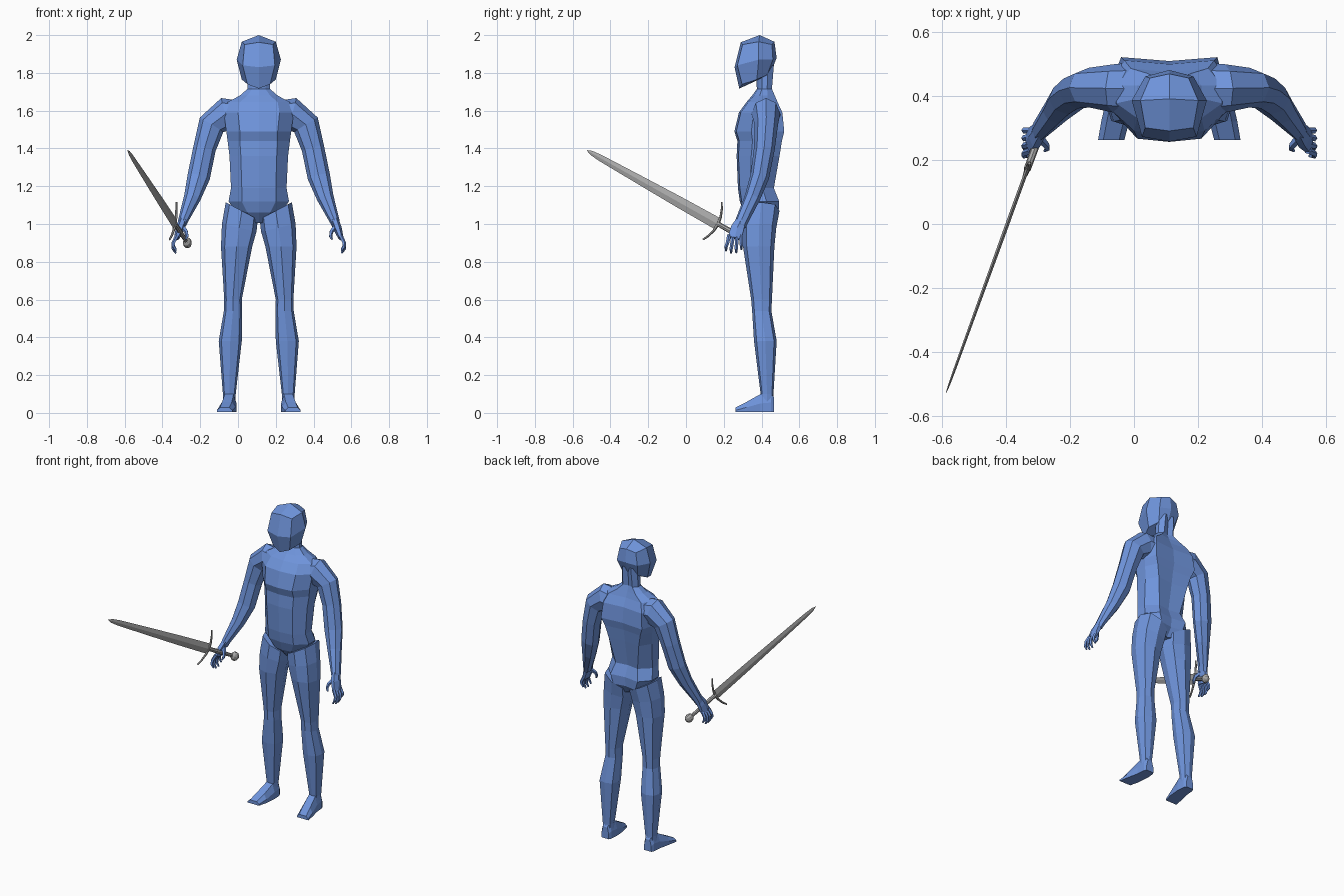
import bpy, bmesh, math
from mathutils import Vector

cube = bpy.data.objects.get("Cube")
if cube:
    bpy.data.objects.remove(cube, do_unlink=True)


def material(name, rgb):
    m = bpy.data.materials.new(name)
    m.use_nodes = True
    m.diffuse_color = (*rgb, 1)
    m.node_tree.nodes["Principled BSDF"].inputs["Base Color"].default_value = (*rgb, 1)
    return m


BLUE = material("body blue", (0.16, 0.30, 0.72))
STEEL = material("sword grey", (0.40, 0.40, 0.40))
AXIS = 0.11  # x of the figure's centre line


def loft(name, strips, mat, x=0.0, mirror=False):
    """Skin each strip of rings into a closed flat-shaded shell."""
    bm = bmesh.new()
    for rings in strips:
        rows = [[bm.verts.new(p) for p in ring] for ring in rings]
        for a, b in zip(rows, rows[1:]):
            n = len(a)
            for i in range(n):
                j = (i + 1) % n
                bm.faces.new((a[i], a[j], b[j], b[i]))
        for cap in (rows[0], rows[-1]):
            bm.faces.new(cap)
    bmesh.ops.recalc_face_normals(bm, faces=bm.faces)
    me = bpy.data.meshes.new(name)
    bm.to_mesh(me)
    bm.free()
    me.materials.append(mat)
    ob = bpy.data.objects.new(name, me)
    ob.location.x = x
    bpy.context.collection.objects.link(ob)
    if mirror:
        ob.modifiers.new("mirror", 'MIRROR').use_mirror_merge = False
    return ob


def tube(path, sides=8, ref=(0, 1, 0)):
    """Rings along a path of (point, radius across, radius along ref)."""
    pts = [Vector(p[0]) for p in path]
    rings = []
    for i, (_, ra, rb) in enumerate(path):
        t = (pts[min(i + 1, len(pts) - 1)] - pts[max(i - 1, 0)]).normalized()
        v = Vector(ref)
        v = (v - v.dot(t) * t).normalized()
        u = t.cross(v)
        rings.append([pts[i] + u * ra * math.cos(k * math.tau / sides)
                      + v * rb * math.sin(k * math.tau / sides) for k in range(sides)])
    return rings


def trunk_ring(z, w, f, b, fw, bw):
    """Symmetric ten-sided section: flat front and back, angled flanks."""
    d = b - f
    half = [(fw, f + .01), (w, f + .34 * d), (w, f + .68 * d), (bw, b)]
    pts = [(0, f)] + half + [(0, b - .012)] + [(-x, y) for x, y in reversed(half)]
    return [Vector((x, y, z)) for x, y in pts]


def leg_ring(z, inner, outer, f, b, tilt=0.0):
    cx, cy, rx, ry = (inner + outer) / 2, (f + b) / 2, (outer - inner) / 2, (b - f) / 2
    ring = []
    for k in range(8):
        s = 1.08 if k % 2 else 1
        c, q = math.cos(k * math.pi / 4) * s, math.sin(k * math.pi / 4) * s
        ring.append(Vector((cx + rx * c, cy + ry * q, z + tilt * c)))
    return ring


# Torso and neck: height, half width, front, back, front panel, back panel
torso = [(1.005, .03, .35, .45, .02, .02), (1.06, .12, .305, .49, .06, .08),
         (1.12, .16, .285, .493, .09, .10), (1.19, .147, .275, .465, .09, .08),
         (1.36, .155, .268, .495, .095, .11), (1.44, .165, .272, .508, .10, .13),
         (1.49, .172, .256, .52, .10, .15), (1.59, .185, .28, .51, .11, .14),
         (1.645, .165, .32, .485, .10, .12), (1.68, .10, .35, .47, .06, .07),
         (1.715, .06, .375, .455, .035, .035), (1.84, .055, .37, .465, .03, .03)]
loft("torso", [[trunk_ring(*r) for r in torso]], BLUE, AXIS)

# Legs
leg = [(1.07, .005, .175, .30, .495, .045), (.98, .012, .195, .298, .478, .02),
       (.88, .035, .20, .302, .468), (.60, .09, .183, .345, .455),
       (.54, .088, .185, .35, .452), (.38, .09, .212, .36, .48),
       (.10, .122, .19, .395, .463), (.03, .122, .19, .395, .463)]
loft("legs", [[leg_ring(*r) for r in leg]], BLUE, AXIS, True)


# Feet: sections from heel to toe
def foot_ring(y, inner, outer, top):
    m = (outer - inner) * .2
    return [Vector((x, y, z)) for x, z in
            ((inner, .005), (outer, .005), (outer, top * .5), (outer - m, top),
             (inner + m, top), (inner, top * .5))]


foot = [(.467, .13, .182, .08), (.45, .122, .19, .11), (.395, .118, .195, .10),
        (.32, .125, .212, .058), (.262, .14, .222, .028)]
loft("feet", [[foot_ring(*r) for r in foot]], BLUE, AXIS, True)

# Arms
arm = [((.09, .42, 1.57), .08, .085), ((.175, .423, 1.582), .088, .075),
       ((.25, .425, 1.525), .073, .062), ((.287, .415, 1.40), .06, .055),
       ((.318, .39, 1.25), .06, .05), ((.352, .352, 1.14), .045, .042),
       ((.402, .295, 1.015), .026, .034), ((.41, .285, .99), .022, .032)]
loft("arms", [tube(arm)], BLUE, AXIS, True)

# Hands: palm, four curled fingers and a thumb
hand = [tube([((.402, .293, 1.02), .022, .03), ((.418, .272, .975), .022, .04),
              ((.435, .258, .925), .014, .042)], 6)]
for i in range(4):
    y, drop = .228 + .021 * i, (.012, 0, .002, .02)[i]
    tip = .212 + .027 * i
    hand.append(tube([((.432, y, .94), .011, .011), ((.452, (y + tip) / 2, .90), .010, .010),
                      ((.452, tip, .868 + drop), .009, .009),
                      ((.438, tip, .845 + drop), .005, .005)], 5))
hand.append(tube([((.405, .27, .985), .014, .014), ((.384, .245, .96), .011, .011),
                  ((.380, .235, .935), .009, .009), ((.388, .228, .918), .005, .005)], 5))
loft("hands", [hand[0]] + hand[1:], BLUE, AXIS, True)


# Head: three eight-sided rings closed by a point above and below
def head_ring(front, fc, side, bc, back):
    right = [fc, side, bc]
    pts = [(0, *front)] + right + [(0, *back)] + [(-x, y, z) for x, y, z in reversed(right)]
    return [Vector(p) for p in pts]


rings = [head_ring((.29, 1.962), (.075, .30, 1.95), (.09, .385, 1.965), (.06, .455, 1.95), (.468, 1.965)),
         head_ring((.257, 1.83), (.085, .272, 1.84), (.117, .385, 1.87), (.075, .46, 1.87), (.48, 1.88)),
         head_ring((.282, 1.717), (.06, .297, 1.74), (.09, .375, 1.765), (.055, .43, 1.79), (.445, 1.79))]
bm = bmesh.new()
rows = [[bm.verts.new(p) for p in r] for r in rings]
for a, b in zip(rows, rows[1:]):
    for i in range(8):
        j = (i + 1) % 8
        bm.faces.new((a[i], a[j], b[j], b[i]))
for row, tip in ((rows[0], (0, .39, 2.0)), (rows[2], (0, .375, 1.76))):
    v = bm.verts.new(tip)
    for i in range(0, 8, 2):
        bm.faces.new((row[i], row[i + 1], row[(i + 2) % 8], v))
bmesh.ops.recalc_face_normals(bm, faces=bm.faces)
mesh = bpy.data.meshes.new("head")
bm.to_mesh(mesh)
bm.free()
mesh.materials.append(BLUE)
head = bpy.data.objects.new("head", mesh)
head.location.x = AXIS
bpy.context.collection.objects.link(head)

# Sword: everything is placed by distance from the guard towards the tip
guard = Vector((-.333, .17, 1.0))
tip = Vector((-.585, -.525, 1.39))
ahead = (tip - guard).normalized()
flat = ahead.cross(Vector((0, 0, 1))).normalized()
edge = flat.cross(ahead)


def along(d, e=0.0):
    return guard + ahead * d + edge * e


length = (tip - guard).length
blade = [(0, .006, .033), (.3, .006, .030), (.6, .005, .024), (.9, .004, .017), (.965, .003, .012), (1, .001, .001)]
loft("sword_blade", [tube([(along(length * s), a, b) for s, a, b in blade], 4, edge)], STEEL)

bow = [(along(.035 * (e / .11) ** 2, e), r, r) for e, r in
       ((-.112, .005), (-.08, .006), (-.04, .007), (0, .010), (.04, .007), (.08, .006), (.112, .005))]
loft("sword_guard", [tube(bow, 6, flat)], STEEL)
loft("sword_grip", [tube([(along(0), .011, .013), (along(-.09), .012, .014), (along(-.19), .009, .011)], 8, edge)], STEEL)
pommel = [(along(-.215 + .028 * math.cos(a)), .022 * math.sin(a) + .001, .028 * math.sin(a) + .001)
          for a in [k * math.pi / 6 for k in range(7)]]
loft("sword_pommel", [tube(pommel, 10, edge)], STEEL)
